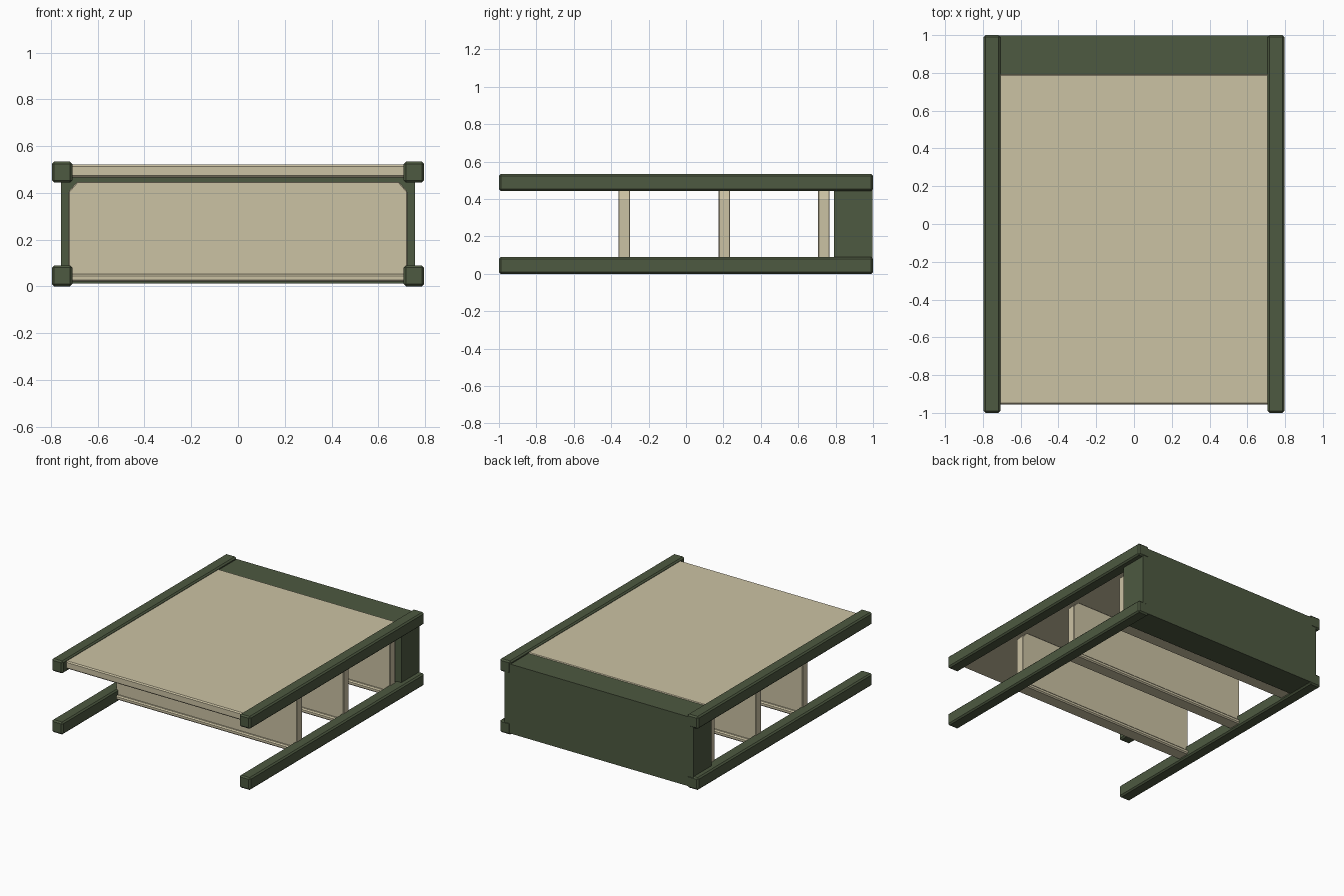
import bpy
import bmesh

cube = bpy.data.objects.get("Cube")
if cube:
    bpy.data.objects.remove(cube, do_unlink=True)


def material(name, color):
    mat = bpy.data.materials.new(name)
    mat.use_nodes = True
    mat.diffuse_color = color
    mat.node_tree.nodes["Principled BSDF"].inputs["Base Color"].default_value = color
    return mat


GREEN = material("dark green", (0.075, 0.1, 0.052, 1))
TAN = material("pale tan", (0.6, 0.54, 0.37, 1))


def prism(name, outline, y0, y1, mat, bevel=0.0):
    """Extrude an x-z outline from y0 to y1."""
    bm = bmesh.new()
    face = bm.faces.new([bm.verts.new((x, y0, z)) for x, z in outline])
    ext = bmesh.ops.extrude_face_region(bm, geom=[face])
    verts = [v for v in ext["geom"] if isinstance(v, bmesh.types.BMVert)]
    bmesh.ops.translate(bm, verts=verts, vec=(0, y1 - y0, 0))
    bmesh.ops.recalc_face_normals(bm, faces=bm.faces[:])
    mesh = bpy.data.meshes.new(name)
    bm.to_mesh(mesh)
    bm.free()
    obj = bpy.data.objects.new(name, mesh)
    bpy.context.collection.objects.link(obj)
    mesh.materials.append(mat)
    if bevel:
        mod = obj.modifiers.new("chamfer", "BEVEL")
        mod.width = bevel
        mod.segments = 1
    return obj


def box(name, x0, x1, y0, y1, z0, z1, mat, bevel=0.0):
    outline = [(x0, z0), (x1, z0), (x1, z1), (x0, z1)]
    return prism(name, outline, y0, y1, mat, bevel)


# Four long side rails
for side, x in (("left", 0.752), ("right", -0.752)):
    for level, z in (("lower", 0.045), ("upper", 0.488)):
        box(f"{level}_rail_{side}", x - 0.044, x + 0.044, -1, 1,
            z - 0.045, z + 0.045, GREEN, 0.01)

# Solid block across the back
box("back_block", -0.757, 0.757, 0.79, 0.998, 0.012, 0.515, GREEN)

# Flat deck between the upper rails
box("deck_panel", -0.72, 0.72, -0.955, 0.795, 0.465, 0.52, TAN, 0.008)

# Cross ribs with clipped upper corners, each on a wider foot strip
RIB = [(-0.725, 0.03), (0.725, 0.03), (0.725, 0.405), (0.688, 0.447),
       (-0.688, 0.447), (-0.725, 0.405)]
for i, y in enumerate((-0.33, 0.205, 0.737), 1):
    prism(f"cross_rib_{i}", RIB, y - 0.031, y + 0.031, TAN, 0.004)
    box(f"rib_foot_{i}", -0.72, 0.72, y - 0.05, y + 0.05, 0.02, 0.052, TAN, 0.008)
